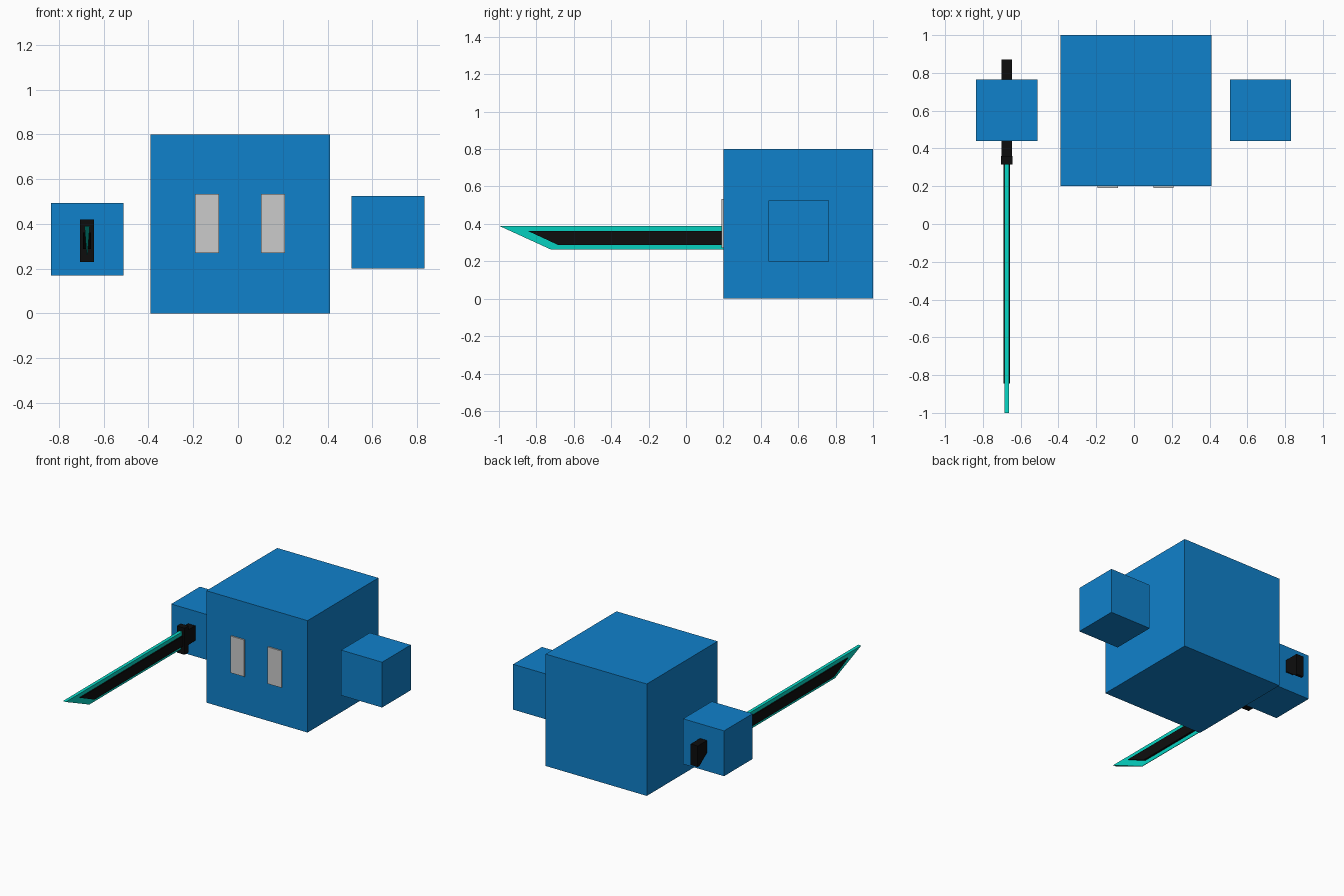
import bpy, bmesh

if "Cube" in bpy.data.objects:
    bpy.data.objects.remove(bpy.data.objects["Cube"])


def material(name, rgb):
    m = bpy.data.materials.new(name)
    m.diffuse_color = (*rgb, 1)
    m.use_nodes = True
    m.node_tree.nodes["Principled BSDF"].inputs["Base Color"].default_value = m.diffuse_color
    return m


blue = material("blue", (0.005, 0.22, 0.6))
black = material("black", (0.004, 0.004, 0.004))
teal = material("teal", (0.002, 0.68, 0.56))


def finish(name, bm, mat):
    bmesh.ops.recalc_face_normals(bm, faces=bm.faces)
    mesh = bpy.data.meshes.new(name)
    bm.to_mesh(mesh)
    bm.free()
    if mat:
        mesh.materials.append(mat)
    obj = bpy.data.objects.new(name, mesh)
    bpy.context.collection.objects.link(obj)
    return obj


def box(name, lo, hi, mat=None):
    bm = bmesh.new()
    bmesh.ops.create_cube(bm, size=1)
    for v in bm.verts:
        v.co = [(a + b) / 2 + c * (b - a) for a, b, c in zip(lo, hi, v.co)]
    return finish(name, bm, mat)


def plate(name, profile, x, half_width, mat):
    """Side profile of (y, z) points; half_width(z) gives the thickness."""
    bm = bmesh.new()
    sides = [[bm.verts.new((x + s * half_width(z), y, z)) for y, z in profile]
             for s in (-1, 1)]
    bm.faces.new(sides[0])
    bm.faces.new(sides[1][::-1])
    n = len(profile)
    for i in range(n):
        j = (i + 1) % n
        bm.faces.new((sides[0][i], sides[1][i], sides[1][j], sides[0][j]))
    return finish(name, bm, mat)


# Body and eyes
box("body", (-0.39, 0.2, 0), (0.41, 1.0, 0.8), blue)
for name, x in (("eye_right", -0.192), ("eye_left", 0.102)):
    box(name, (x, 0.19, 0.27), (x + 0.108, 0.21, 0.533))

# Floating hands
box("hand_right", (-0.836, 0.44, 0.17), (-0.512, 0.764, 0.494), blue)
box("hand_left", (0.508, 0.44, 0.2), (0.832, 0.764, 0.524), blue)

# Sword
SX = -0.674
plate("blade_edge", [(0.33, 0.39), (-1.0, 0.39), (-0.72, 0.262), (0.33, 0.262)],
      SX, lambda z: 0.002 + 0.01 * (z - 0.262) / 0.128, teal)
plate("blade_core", [(0.33, 0.362), (-0.845, 0.362), (-0.685, 0.288), (0.33, 0.288)],
      SX, lambda z: 0.018, black)
box("guard", (SX - 0.031, 0.315, 0.23), (SX + 0.031, 0.36, 0.42), black)
plate("handle", [(0.35, 0.39), (0.87, 0.39), (0.87, 0.24), (0.85, 0.24),
                 (0.77, 0.3), (0.35, 0.28)], SX, lambda z: 0.028, black)
